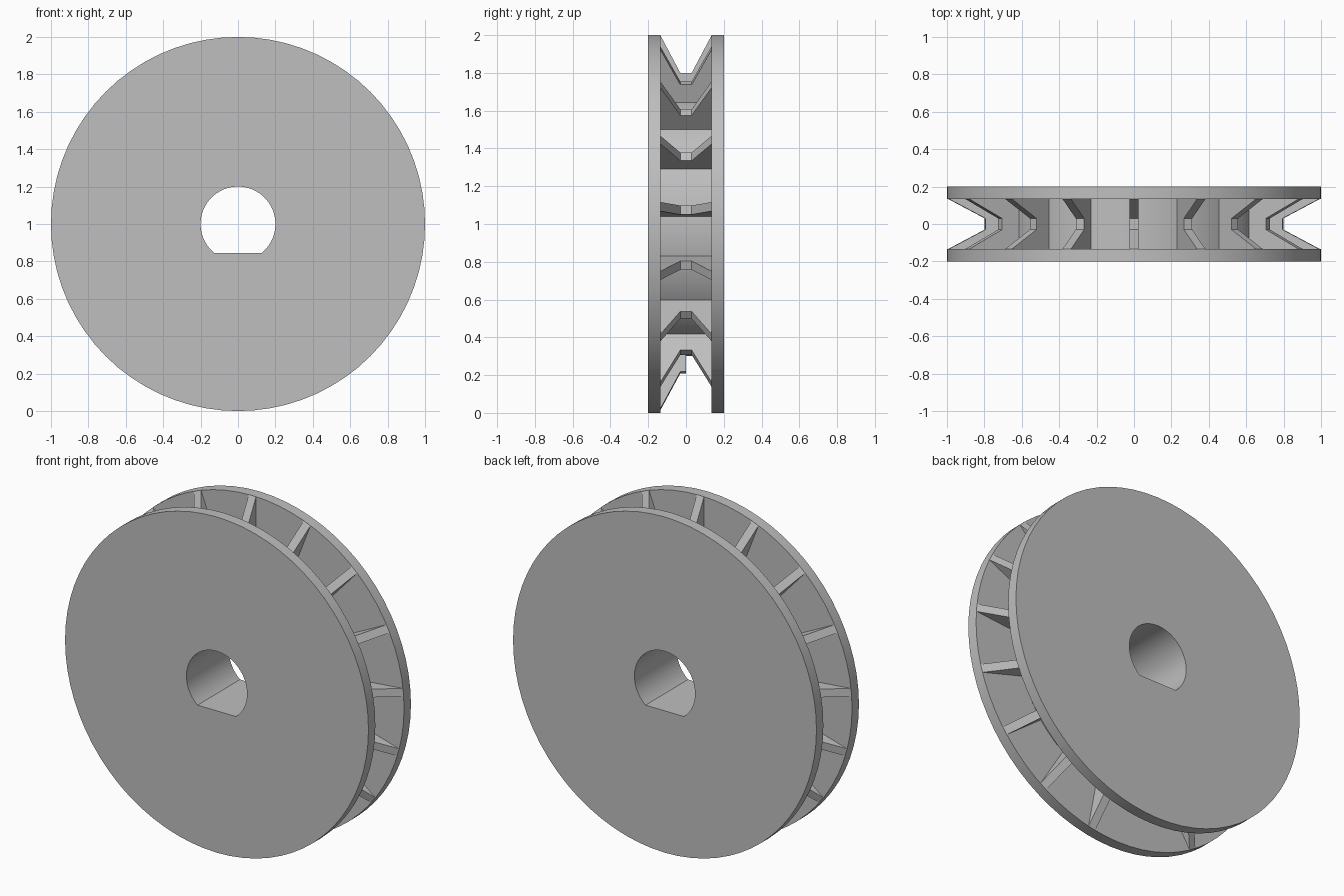
import bpy, bmesh, math

if "Cube" in bpy.data.objects:
    bpy.data.objects.remove(bpy.data.objects["Cube"])

CZ = 1.0            # axle height
SEGS = 72
RIBS = 17
BORE_R, FLAT = 0.2, 0.155
HUB_R, SIDE = 0.7, 0.135

grey = bpy.data.materials.new("plain_grey")
grey.diffuse_color = (0.52, 0.52, 0.52, 1)
grey.use_nodes = True
grey.node_tree.nodes["Principled BSDF"].inputs["Base Color"].default_value = grey.diffuse_color


def make_object(name, bm):
    bmesh.ops.recalc_face_normals(bm, faces=bm.faces)
    me = bpy.data.meshes.new(name)
    bm.to_mesh(me)
    bm.free()
    me.materials.append(grey)
    ob = bpy.data.objects.new(name, me)
    bpy.context.collection.objects.link(ob)
    return ob


def bore_radius(a):
    # D-shaped bore: round with a flat at the bottom
    s = -math.sin(a)
    return min(BORE_R, FLAT / s) if s > 0.01 else BORE_R


# Wheel body: closed section swept round the y axis (None = bore radius)
section = [(-0.2, 1), (-SIDE, 1), (-SIDE, HUB_R), (SIDE, HUB_R),
           (SIDE, 1), (0.2, 1), (0.2, None), (-0.2, None)]
corner = math.asin(FLAT / BORE_R)
angles = sorted([2 * math.pi * i / SEGS for i in range(SEGS)]
                + [math.pi + corner, 2 * math.pi - corner])
bm = bmesh.new()
rings = []
for a in angles:
    ring = []
    for y, r in section:
        r = bore_radius(a) if r is None else r
        ring.append(bm.verts.new((r * math.cos(a), y, CZ + r * math.sin(a))))
    rings.append(ring)
n = len(section)
for i, ring in enumerate(rings):
    nxt = rings[(i + 1) % len(rings)]
    for j in range(n):
        k = (j + 1) % n
        bm.faces.new((ring[j], ring[k], nxt[k], nxt[j]))
wheel = make_object("grooved_wheel", bm)
bpy.context.view_layer.objects.active = wheel
wheel.select_set(True)
bpy.ops.object.shade_smooth_by_angle(angle=math.radians(30))

# V-notched ribs in the groove, one gap and one half rib at the bottom
LOW = HUB_R - 0.01
full = [(-SIDE, LOW), (-SIDE, 0.998), (-0.03, 0.8), (0.03, 0.8),
        (SIDE, 0.998), (SIDE, LOW)]
half = full[:3] + [(0, 0.8), (0, LOW)]


def add_rib(name, a, outline, width=0.048):
    bm = bmesh.new()
    sides = []
    for t in (-width / 2, width / 2):
        sides.append([bm.verts.new((r * math.cos(a) - t * math.sin(a), y,
                                    CZ + r * math.sin(a) + t * math.cos(a)))
                      for y, r in outline])
    p, q = sides
    bm.faces.new(p)
    bm.faces.new(q[::-1])
    for j in range(len(p)):
        k = (j + 1) % len(p)
        bm.faces.new((p[j], p[k], q[k], q[j]))
    make_object(name, bm)


for i in range(RIBS):
    if i == 9:
        continue
    a = math.pi / 2 - 2 * math.pi * i / RIBS
    add_rib(f"groove_rib_{i + 1}", a, half if i == 8 else full)
